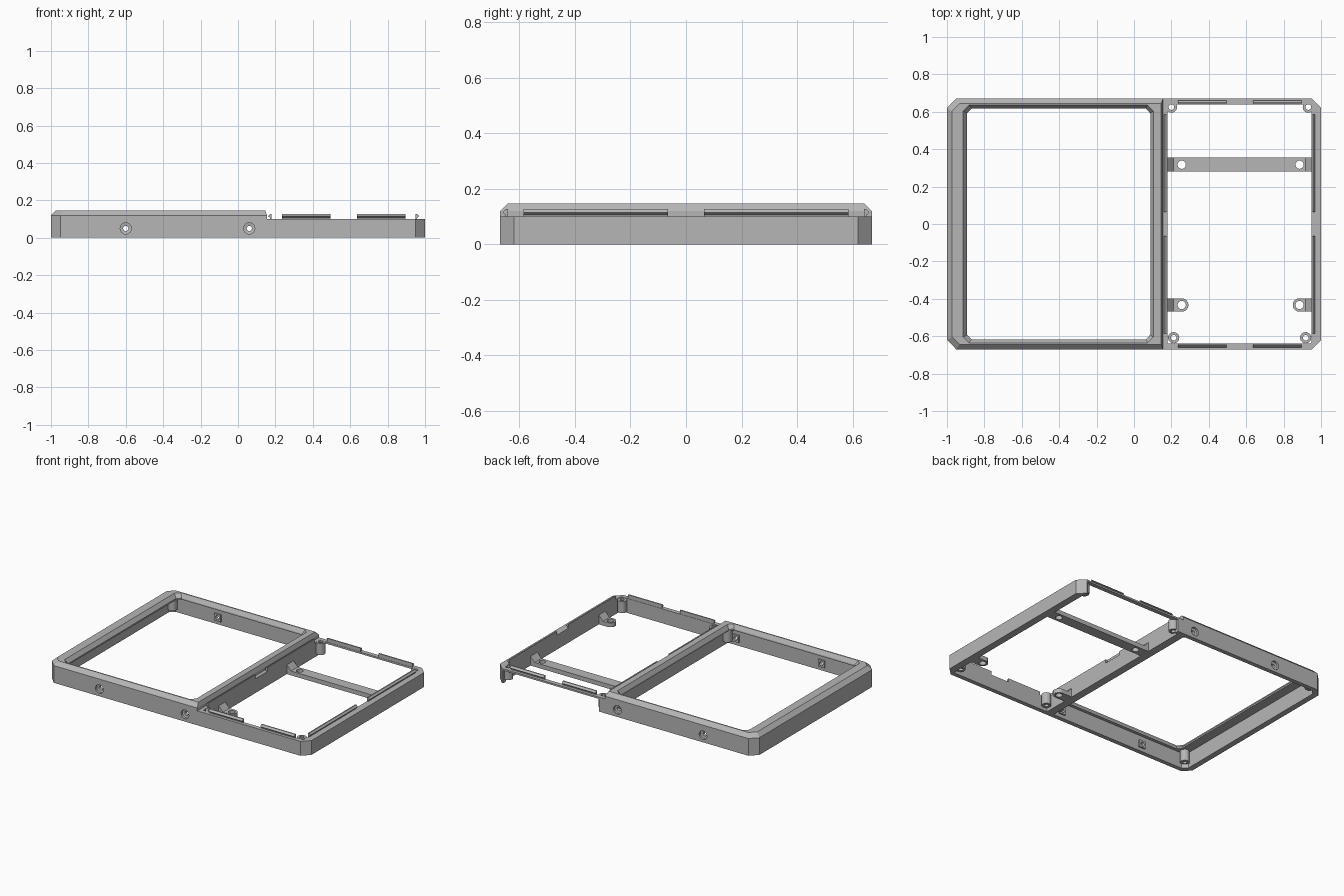
import bpy, bmesh, math
from mathutils import Matrix, Vector

cube = bpy.data.objects.get("Cube")
if cube:
    bpy.data.objects.remove(cube)

grey = bpy.data.materials.new("plain grey")
grey.use_nodes = True
COLOUR = (0.47, 0.47, 0.47, 1)
grey.diffuse_color = COLOUR
grey.node_tree.nodes["Principled BSDF"].inputs["Base Color"].default_value = COLOUR


def finish(name, bm):
    bmesh.ops.remove_doubles(bm, verts=bm.verts, dist=1e-5)
    bmesh.ops.recalc_face_normals(bm, faces=bm.faces)
    mesh = bpy.data.meshes.new(name)
    bm.to_mesh(mesh)
    bm.free()
    mesh.materials.append(grey)
    ob = bpy.data.objects.new(name, mesh)
    bpy.context.collection.objects.link(ob)
    return ob


def loft(name, loops, closed=False):
    """Skin equal-sized loops; closed joins last to first, otherwise caps the ends."""
    bm = bmesh.new()
    rows = [[bm.verts.new(p) for p in loop] for loop in loops]
    n = len(rows[0])
    pairs = list(zip(rows, rows[1:])) + ([(rows[-1], rows[0])] if closed else [])
    for a, b in pairs:
        for i in range(n):
            j = (i + 1) % n
            bm.faces.new((a[i], a[j], b[j], b[i]))
    if not closed:
        bm.faces.new(rows[0])
        bm.faces.new(rows[-1])
    return finish(name, bm)


def octagon(x0, x1, y, cl, cr, z):
    """Rectangle with left and right corner chamfers."""
    return [(x0 + cl, -y, z), (x1 - cr, -y, z), (x1, cr - y, z), (x1, y - cr, z),
            (x1 - cr, y, z), (x0 + cl, y, z), (x0, y - cl, z), (x0, cl - y, z)]


def circle(x, y, r, z, n=24):
    return [(x + r * math.cos(k * math.tau / n), y + r * math.sin(k * math.tau / n), z)
            for k in range(n)]


def prism(name, outline, z0, z1):
    return loft(name, [[(x, y, z) for x, y in outline] for z in (z0, z1)])


def box(name, x0, x1, y0, y1, z0, z1):
    return prism(name, [(x0, y0), (x1, y0), (x1, y1), (x0, y1)], z0, z1)


def tube(name, x, y, r, hole, z0, z1):
    return loft(name, [circle(x, y, a, z) for a, z in
                       ((r, z0), (r, z1), (hole, z1), (hole, z0))], True)


def cut(ob, cutter):
    cutter.hide_render = True
    mod = ob.modifiers.new("cut", "BOOLEAN")
    mod.operation, mod.solver, mod.object = "DIFFERENCE", "EXACT", cutter
    bpy.context.view_layer.objects.active = ob
    bpy.ops.object.modifier_apply(modifier=mod.name)
    bpy.data.objects.remove(cutter)


# Raised bezel frame: outer wall, bevelled top, sloped window edge, thin inner wall
W = 0.67
bezel = loft("bezel_frame", [
    octagon(-1, 0.155, W, 0.05, 0, 0),
    octagon(-1, 0.155, W, 0.05, 0, 0.12),
    octagon(-0.972, 0.145, W - 0.027, 0.04, 0, 0.147),
    octagon(-0.913, 0.103, 0.635, 0.03, 0.03, 0.147),
    octagon(-0.893, 0.088, 0.618, 0.025, 0.025, 0.12),
    octagon(-0.893, 0.088, 0.618, 0.025, 0.025, 0.11),
    octagon(-0.96, 0.125, 0.64, 0.03, 0, 0.11),
    octagon(-0.96, 0.125, 0.64, 0.03, 0, 0),
], True)

# Countersunk screw holes in the front and back walls, with inner bosses
for x in (-0.6, 0.06):
    for s in (-1, 1):
        boss = box("screw_boss", x - 0.025, x + 0.025, *sorted((s * 0.63, s * 0.645)), 0.025, 0.075)
        for target in (bezel, boss):
            hole = loft("hole_cutter", [circle(0, 0, r, z) for r, z in
                        ((0.014, 0.6), (0.014, 0.652), (0.03, 0.655), (0.03, 0.7))])
            hole.data.transform(Matrix.Translation((x, 0, 0.05)) @
                                Matrix.Rotation(-s * math.pi / 2, 4, "X"))
            cut(target, hole)

# Lower open frame, with the back wall reduced to a thin rail
tray = loft("lower_frame", [
    octagon(0.155, 1, W, 0, 0.05, 0),
    octagon(0.155, 1, W, 0, 0.05, 0.1),
    octagon(0.18, 0.95, 0.64, 0, 0.01, 0.1),
    octagon(0.18, 0.95, 0.64, 0, 0.01, 0),
], True)
cut(tray, box("opening_cutter", 0.2, 0.94, 0.6, 0.7, -0.1, 0.088))

# Snap ridges around the lower frame
RIDGE = [(0, 0.098), (0, 0.127), (0.008, 0.127), (0.019, 0.115), (0.008, 0.106), (0.008, 0.098)]


def snap(x, y, angle, length):
    ob = loft("snap_ridge", [[(d, t, z) for d, z in RIDGE] for t in (-length / 2, length / 2)])
    ob.data.transform(Matrix.Translation((x, y, 0)) @ Matrix.Rotation(angle, 4, "Z"))


for s in (-1, 1):
    snap(0.95, s * 0.325, 0, 0.52)
    snap(0.18, s * 0.325, math.pi, 0.52)
    for x in (0.365, 0.765):
        snap(x, s * 0.642, s * math.pi / 2, 0.26)

# Corner screw posts
for x, y in ((0.2, 0.625), (0.932, 0.625), (0.212, -0.608), (0.918, -0.608)):
    tube("corner_post", x, y, 0.03, 0.015, 0.02, 0.099)
for y in (-0.612, 0.612):
    for x in (-0.932, 0.108):
        tube("bezel_post", x, y, 0.03, 0.013, 0.03, 0.112)

# Cross bar with two mounting holes
bar = box("cross_bar", 0.18, 0.95, 0.28, 0.355, 0, 0.03)
for x in (0.255, 0.885):
    cut(bar, loft("hole_cutter", [circle(x, 0.317, 0.022, z) for z in (-0.1, 0.1)]))

# Rounded mounting ears and the gussets beside the walls
for wall, s in ((0.18, 1), (0.95, -1)):
    cx = 0.255 if s > 0 else 0.885
    arc = [(cx + s * 0.036 * math.cos(a), -0.433 + 0.036 * math.sin(a))
           for a in (math.pi * (k / 12 - 0.5) for k in range(13))]
    ear = prism("mounting_ear", [(wall, -0.469)] + arc + [(wall, -0.397)], 0, 0.03)
    cut(ear, loft("hole_cutter", [circle(cx, -0.433, 0.022, z) for z in (-0.1, 0.1)]))
    for y0, y1 in ((-0.469, -0.397), (0.28, 0.355)):
        loft("gusset", [[(wall, y, 0.029), (wall + s * 0.033, y, 0.029), (wall, y, 0.065)]
                        for y in (y0, y1)])
